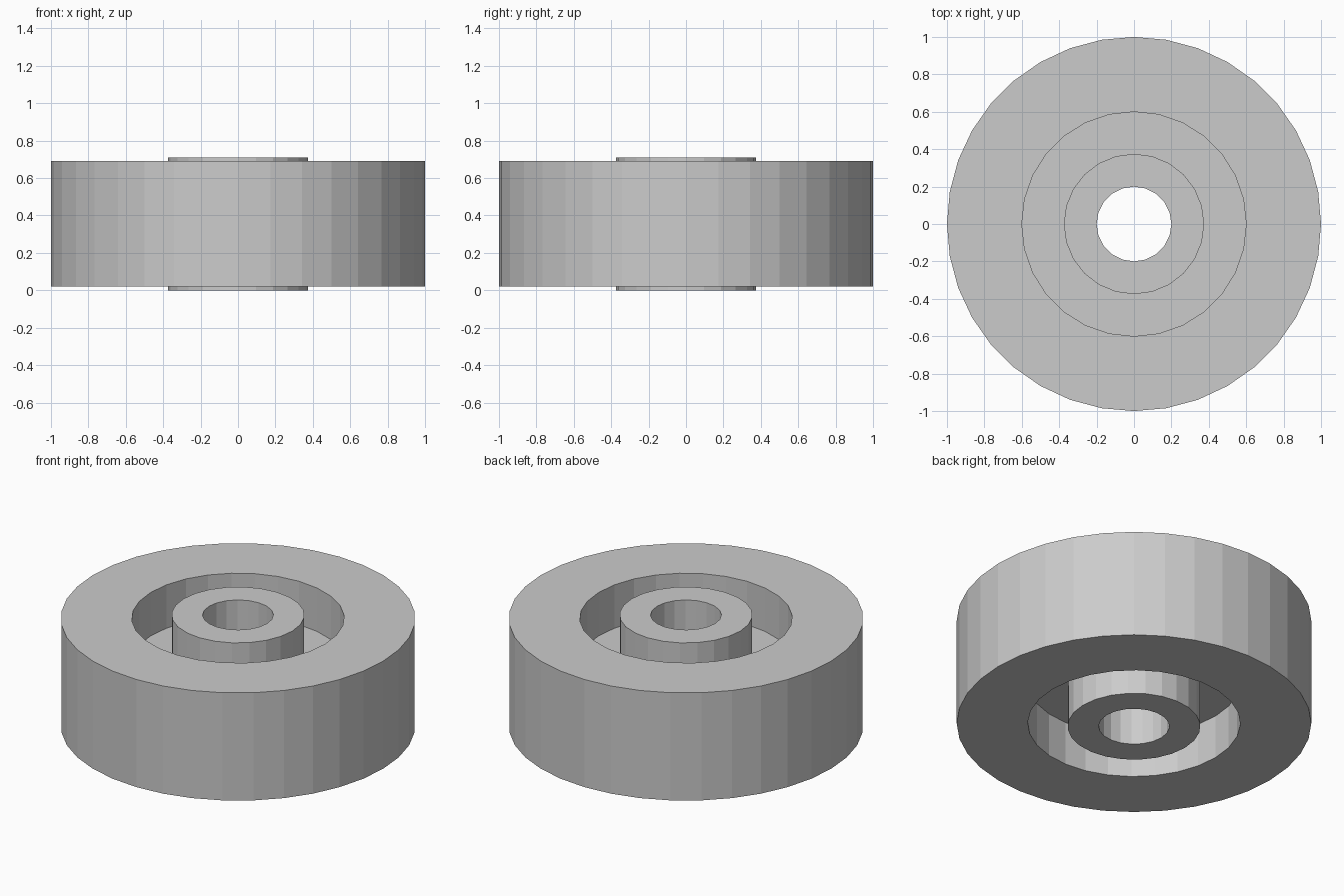
import bpy, bmesh
from math import cos, sin, tau

if "Cube" in bpy.data.objects:
    bpy.data.objects.remove(bpy.data.objects["Cube"])


def lathe(name, profile):
    """Closed revolved solid; each profile point is (radius, z, sides)."""
    bm = bmesh.new()
    rings = []
    for r, z, n in profile:
        verts = [bm.verts.new((r * cos(tau * i / n), r * sin(tau * i / n), z))
                 for i in range(n)]
        edges = [bm.edges.new((verts[i], verts[(i + 1) % n])) for i in range(n)]
        rings.append((verts, edges))
    for (va, ea), (vb, eb) in zip(rings, rings[1:] + rings[:1]):
        n = len(va)
        if n == len(vb):            # upright wall
            for i in range(n):
                j = (i + 1) % n
                bm.faces.new((va[i], va[j], vb[j], vb[i]))
        else:                       # flat annulus between different side counts
            bmesh.ops.triangle_fill(bm, use_beauty=True, edges=ea + eb,
                                    normal=(0, 0, 1))
    bmesh.ops.recalc_face_normals(bm, faces=bm.faces[:])
    mesh = bpy.data.meshes.new(name)
    bm.to_mesh(mesh)
    bm.free()
    obj = bpy.data.objects.new(name, mesh)
    bpy.context.collection.objects.link(obj)
    return obj


RIM, RECESS, HUB, BORE = (1.0, 36), (0.6, 28), (0.375, 24), (0.2, 20)
HEIGHT = 0.71

# Top half of the section, from rim inward: rim face, recess, web, hub, bore
top = [(RIM, 0.69), (RECESS, 0.69), (RECESS, 0.42),
       (HUB, 0.42), (HUB, HEIGHT), (BORE, HEIGHT)]
# Mirror it for the underside
section = top + [(ring, HEIGHT - z) for ring, z in reversed(top)]

lathe("roller_wheel", [(r, z, n) for (r, n), z in section])
